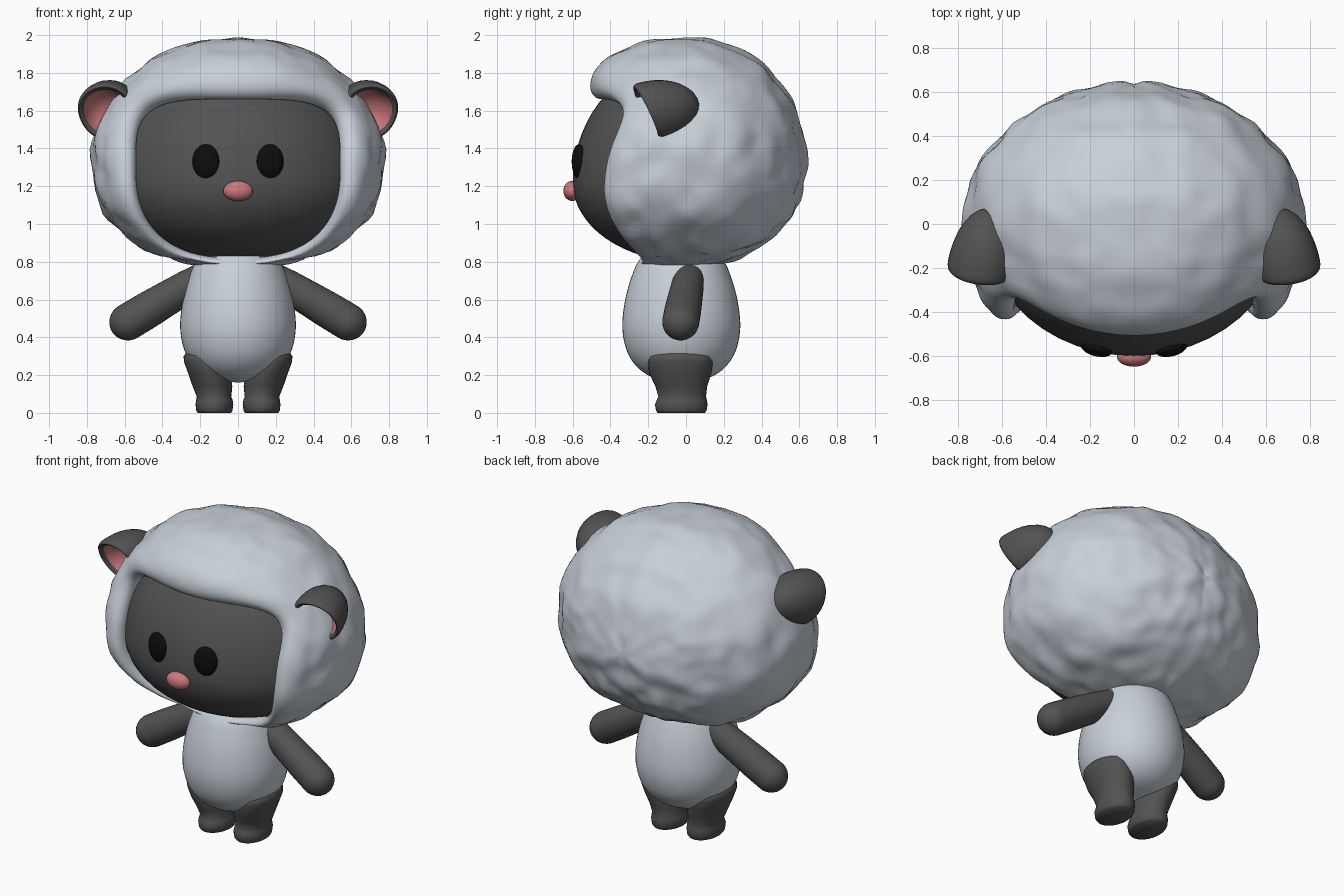
import bpy, bmesh, math
from math import sin, cos, pi, sqrt
from mathutils import Vector as V, noise

cube = bpy.data.objects.get("Cube")
if cube:
    bpy.data.objects.remove(cube)


def material(name, r, g, b):
    m = bpy.data.materials.new(name)
    m.use_nodes = True
    m.diffuse_color = (r, g, b, 1)
    bsdf = m.node_tree.nodes["Principled BSDF"]
    bsdf.inputs["Base Color"].default_value = (r, g, b, 1)
    bsdf.inputs["Roughness"].default_value = 0.7
    return m


WOOL = material("pale wool", 0.58, 0.63, 0.69)
SKIN = material("dark grey skin", 0.085, 0.085, 0.085)
PINK = material("pink", 0.6, 0.19, 0.2)
BLACK = material("eye black", 0.004, 0.004, 0.004)


def finish(name, bm, mats):
    """Turn a bmesh into a smooth shaded object."""
    bmesh.ops.remove_doubles(bm, verts=bm.verts, dist=1e-5)
    bmesh.ops.recalc_face_normals(bm, faces=bm.faces)
    mesh = bpy.data.meshes.new(name)
    bm.to_mesh(mesh)
    bm.free()
    for m in mats:
        mesh.materials.append(m)
    ob = bpy.data.objects.new(name, mesh)
    bpy.context.collection.objects.link(ob)
    bpy.ops.object.select_all(action="DESELECT")
    ob.select_set(True)
    bpy.context.view_layer.objects.active = ob
    bpy.ops.object.shade_smooth_by_angle(angle=math.radians(60))
    return ob


def loft(name, rings, mats, second_from=None):
    """Skin closed rings; bands from second_from on take the second material."""
    bm = bmesh.new()
    rows = [[bm.verts.new(p) for p in ring] for ring in rings]
    n = len(rows[0])
    for k, (a, b) in enumerate(zip(rows, rows[1:])):
        for i in range(n):
            j = (i + 1) % n
            f = bm.faces.new((a[i], a[j], b[j], b[i]))
            f.material_index = int(second_from is not None and k >= second_from)
    return finish(name, bm, mats)


def ellipse(centre, u, v, n=32):
    c, u, v = V(centre), V(u), V(v)
    return [c + u * cos(2 * pi * i / n) + v * sin(2 * pi * i / n) for i in range(n)]


def ball(name, centre, size, mat, turn=0.0, shape=None):
    bm = bmesh.new()
    bmesh.ops.create_uvsphere(bm, u_segments=48, v_segments=32, radius=1)
    for v in bm.verts:
        p = V((v.co.x * size[0], v.co.y * size[1], v.co.z * size[2]))
        if shape:
            p = shape(p)
        v.co = V((p.x * cos(turn) - p.y * sin(turn),
                  p.x * sin(turn) + p.y * cos(turn), p.z)) + V(centre)
    return finish(name, bm, [mat])


def smooth_path(points, steps=5):
    """Catmull-Rom samples through a short list of tuples."""
    pts = [points[0]] + points + [points[-1]]
    out = []
    for a, b, c, d in zip(pts, pts[1:], pts[2:], pts[3:]):
        for k in range(steps):
            t = k / steps
            out.append(tuple(0.5 * (2 * q + (r - p) * t + (2 * p - 5 * q + 4 * r - s) * t * t
                                    + (3 * q - p - 3 * r + s) * t ** 3)
                             for p, q, r, s in zip(a, b, c, d)))
    return out + [points[-1]]


# Dark head inside the wool: shallower below and behind its centre
HEAD = V((0, 0, 1.22))
RX, RY, UP, DOWN = 0.686, 0.6, 0.66, 0.42


def head_shape(p):
    return V((p.x, p.y * (0.75 if p.y > 0 else 1), p.z * (1 if p.z > 0 else DOWN / UP)))


def face_y(x, z):
    h = z - HEAD.z
    return -RY * sqrt(max(0.02, 1 - (x / RX) ** 2 - (h / (UP if h > 0 else DOWN)) ** 2))


ball("head", HEAD, (RX, RY, UP), SKIN, shape=head_shape)


# Wool hood: rings from the face opening, over the rim, to the back pole
def radial(t, a, up, down, n_up, n_down):
    c, s = abs(cos(t)), abs(sin(t))
    b, n = (up, n_up) if sin(t) > 0 else (down, n_down)
    return ((c / a) ** n + (s / b) ** n) ** (-1 / n)


def hood_strip(t):
    d = V((cos(t), 0, sin(t)))
    edge = V((0, 0, 1.3)) + d * radial(t, 0.54, 0.36, 0.48, 4, 2.5)
    outer = V((0, 0.02, 1.35)) + d * radial(t, 0.775, 0.64, 0.575, 2, 2.4)
    edge.y = face_y(edge.x, edge.z)
    crest = edge + d * (0.05 + 0.02 * sin(t)) + V((0, -0.06, 0))
    pts = [edge - d * 0.04 + V((0, 0.12, 0)), edge + V((0, 0.02, 0))]
    for k in range(1, 6):                     # rolled lip
        a = k / 6 * pi / 2
        pts.append(edge.lerp(crest, 1 - cos(a)) * V((1, 0, 0)).x + V((0, 0, 0)))
        pts[-1].y = edge.y + (crest.y - edge.y) * sin(a)
    for k in range(0, 25):                    # rim to widest outline
        a = k / 24 * pi / 2
        p = crest.lerp(outer, sin(a))
        p.y = outer.y + (crest.y - outer.y) * cos(a)
        pts.append(lump(p, min(1, k / 12)))
    power = 1 if sin(t) > 0 else 1 + 0.15 * sin(t)
    for k in range(1, 33):                    # widest outline to back
        a = k / 32 * pi / 2
        p = V((0, 0, 1.35)).lerp(outer, max(0, cos(a)) ** power)
        p.y = outer.y + 0.615 * sin(a)
        pts.append(lump(p, 1))
    return pts


def lump(p, amount):
    """Soft tufts, stronger low on the hood."""
    out = (p - V((0, 0.02, 1.35))).normalized()
    q = V((abs(p.x), p.y, p.z))
    size = 0.022 if p.z < 1.5 else 0.015
    bump = noise.noise(q * 6) + 0.5 * noise.noise(q * 11)
    return p + out * (bump * size * amount)


strips = [hood_strip(2 * pi * i / 112) for i in range(112)]
loft("wool_hood", list(zip(*strips)), [WOOL])

# Body: turned egg shape
profile = [(0, 0.16), (0.12, 0.178), (0.21, 0.225), (0.275, 0.31), (0.305, 0.43),
           (0.298, 0.56), (0.265, 0.7), (0.21, 0.82), (0.1, 0.9), (0, 0.91)]
loft("body", [ellipse((0, -0.025, z), (max(r, 0), 0, 0), (0, max(r, 0) * 1.02, 0), 48)
              for r, z in smooth_path(profile)], [WOOL])

# Face details
ball("nose", (0, -0.603, 1.175), (0.078, 0.046, 0.053), PINK)

for side, s in (("left", 1), ("right", -1)):
    ball(side + "_eye", (s * 0.17, -0.567, 1.33), (0.073, 0.035, 0.092), BLACK, s * 0.24)

    # Leg: height, centre x, centre y, half width, half depth
    leg = [(0, 0.125, -0.025, 0, 0), (0, 0.125, -0.025, 0.088, 0.125),
           (0.012, 0.125, -0.025, 0.096, 0.134), (0.045, 0.125, -0.025, 0.1, 0.139),
           (0.07, 0.125, -0.022, 0.096, 0.132), (0.085, 0.127, -0.02, 0.091, 0.126),
           (0.14, 0.135, -0.025, 0.105, 0.137), (0.21, 0.152, -0.03, 0.112, 0.165),
           (0.27, 0.175, -0.03, 0.111, 0.172), (0.3, 0.185, -0.03, 0.103, 0.165),
           (0.33, 0.185, -0.03, 0.08, 0.12), (0.34, 0.185, -0.03, 0, 0)]
    loft(side + "_leg", [ellipse((s * x, y, z), (w, 0, 0), (0, d, 0))
                         for z, x, y, w, d in leg], [SKIN])

    # Arm: round-ended tube from hand to shoulder
    hand, shoulder = V((s * 0.582, -0.028, 0.482)), V((s * 0.16, 0.02, 0.735))
    axis = (shoulder - hand).normalized()
    u = axis.cross(V((0, 1, 0))).normalized()
    w = axis.cross(u)
    rings = []
    for k in range(9):
        a = k / 8 * pi / 2
        rings.append((hand - axis * 0.1 * cos(a), 0.098 * sin(a)))
    rings += [(hand.lerp(shoulder, f), r)
              for f, r in ((0.25, 0.097), (0.5, 0.092), (0.75, 0.086), (1, 0.075), (1, 0))]
    loft(side + "_arm", [ellipse(c, u * r, w * r) for c, r in rings], [SKIN])

    # Ear: deep shell opening forward, with a pink hollow
    centre, apex = V((0.702, -0.19, 1.597)), V((0.655, 0.06, 1.665))
    bowl = [(sqrt(1 - t ** 2.2), t) for t in (1, 0.97, 0.9, 0.8, 0.65, 0.5, 0.35, 0.2, 0.08, 0)]
    bowl += [(0.97, -0.06), (0.91, -0.09), (0.84, -0.07), (0.78, 0), (0.74, 0.1),
             (0.6, 0.25), (0.35, 0.36), (0, 0.4)]
    rings = []
    for size, t in bowl:
        c = centre.lerp(apex, t)
        ring = ellipse((0, 0, 0), (0.145 * size, 0.02 * size, 0), (0, -0.07 * size, 0.148 * size))
        for p in ring:
            p.x *= 1 + 0.9 * p.z              # narrower towards the bottom
        rings.append([V((s * (c + p).x, (c + p).y, (c + p).z)) for p in ring])
    loft(side + "_ear", rings, [SKIN, PINK], second_from=13)
